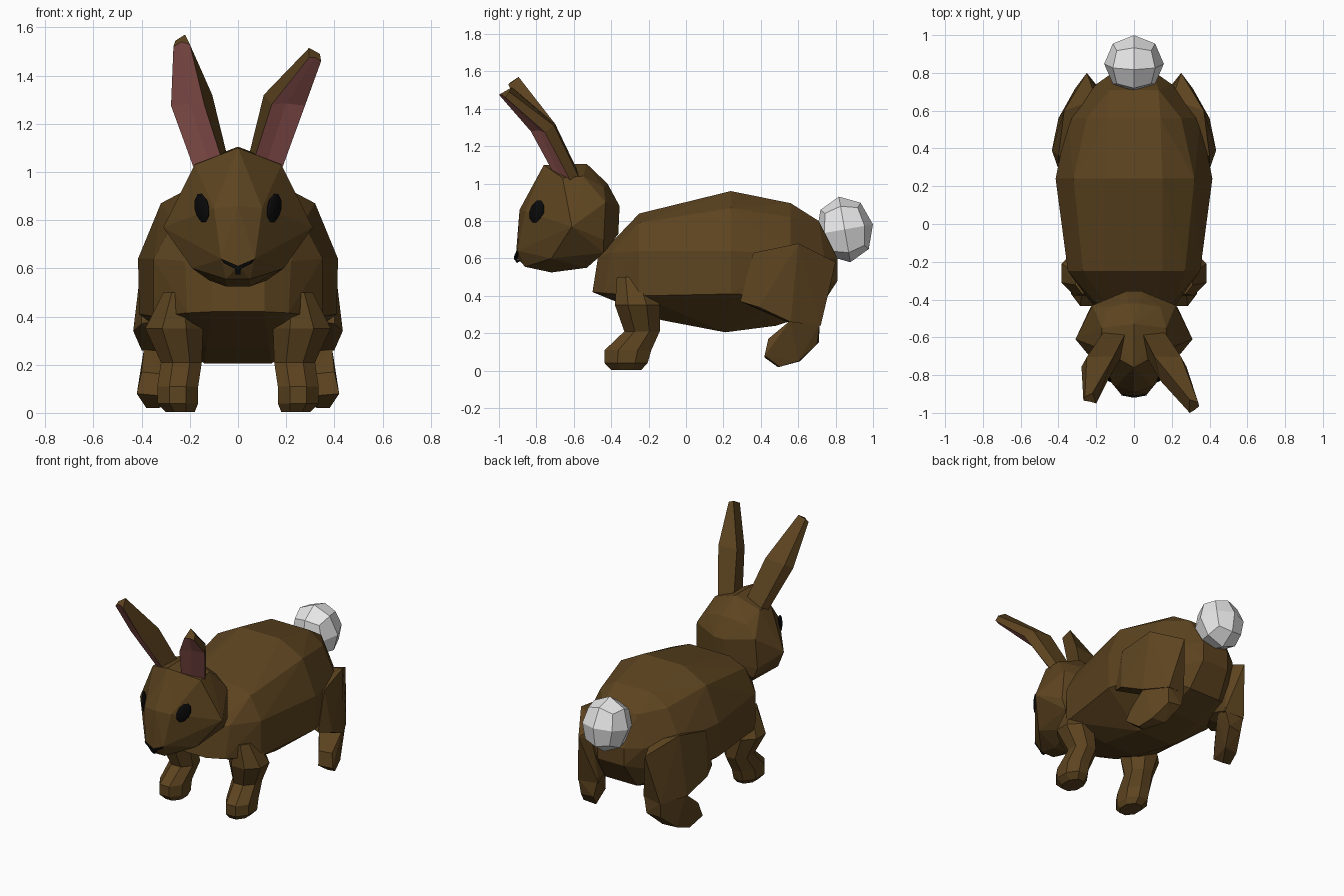
import bpy, bmesh, math
from mathutils import Vector, Matrix

if "Cube" in bpy.data.objects:
    bpy.data.objects.remove(bpy.data.objects["Cube"])


def material(name, rgb):
    m = bpy.data.materials.new(name)
    m.diffuse_color = (*rgb, 1)
    m.use_nodes = True
    m.node_tree.nodes["Principled BSDF"].inputs["Base Color"].default_value = m.diffuse_color
    return m


BROWN = material("brown fur", (0.108, 0.057, 0.014))
PINK = material("inner ear pink", (0.46, 0.15, 0.135))
WHITE = material("white fluff", (0.8, 0.8, 0.8))
BLACK = material("black", (0.003, 0.003, 0.003))


def finish(bm, name, *mats):
    bmesh.ops.recalc_face_normals(bm, faces=bm.faces)
    me = bpy.data.meshes.new(name)
    bm.to_mesh(me)
    bm.free()
    for m in mats:
        me.materials.append(m)
    ob = bpy.data.objects.new(name, me)
    bpy.context.collection.objects.link(ob)
    return ob


def hull(name, points, mat, sides=(1, -1)):
    """Faceted convex solid; sides mirrors the points across x = 0."""
    bm = bmesh.new()
    for s in sides:
        for x, y, z in points:
            bm.verts.new((s * x, y, z))
    bmesh.ops.remove_doubles(bm, verts=bm.verts, dist=0.001)
    bmesh.ops.convex_hull(bm, input=bm.verts)
    loose = [v for v in bm.verts if not v.link_faces]
    bmesh.ops.delete(bm, geom=loose, context='VERTS')
    bmesh.ops.dissolve_limit(bm, angle_limit=math.radians(2), verts=bm.verts, edges=bm.edges)
    return finish(bm, name, mat)


def loft(name, rings, *mats, painted=()):
    """Skin closed rings; strips listed in painted get the second material."""
    bm = bmesh.new()
    rows = [[bm.verts.new(p) for p in r] for r in rings]
    n = len(rows[0])
    for a, b in zip(rows, rows[1:]):
        for i in range(n):
            j = (i + 1) % n
            f = bm.faces.new((a[i], a[j], b[j], b[i]))
            f.material_index = 1 if i in painted else 0
    bm.faces.new(rows[0])
    bm.faces.new(rows[-1])
    return finish(bm, name, *mats)


# Body: half sections from chest to rump
hull("body", [
    (.11, -.50, .42), (.11, -.47, .61), (.21, -.44, .415), (.22, -.40, .63),
    (.15, -.25, .84), (.27, -.25, .79), (.35, -.25, .64), (.35, -.25, .40), (.13, -.13, .27),
    (.15, .24, .96), (.32, .24, .87), (.415, .24, .64), (.41, .24, .41), (.14, .21, .205),
    (.14, .56, .895), (.25, .56, .82), (.35, .56, .62), (.33, .56, .40), (.12, .48, .24),
    (.13, .71, .80), (.10, .81, .60), (.10, .81, .48), (.20, .74, .60), (.12, .70, .31),
], BROWN)

# Head
hull("head", [
    (0, -.91, .61), (.07, -.90, .64), (0, -.89, .86), (.10, -.86, .85), (0, -.76, 1.10),
    (.18, -.66, 1.03), (.31, -.61, .77), (.05, -.86, .555), (.05, -.72, .525), (.19, -.72, .60),
    (.12, -.53, .55), (.20, -.44, .63), (.04, -.355, .88), (.04, -.362, .73), (.22, -.43, .90),
    (.23, -.44, .70), (0, -.53, 1.105), (.17, -.55, 1.04), (.03, -.42, 1.0), (.14, -.44, .98),
    (.22, -.56, .94),
], BROWN)

for side, s in (("right", 1), ("left", -1)):
    # Nose: two slanted halves meeting in a short stem
    hull(side + "_nose", [
        (.07, -.907, .64), (.06, -.904, .622), (0, -.920, .610), (0, -.918, .592),
        (0, -.89, .60), (.06, -.89, .63),
    ], BLACK, (s,))

    # Eyes: flattened balls on the cheeks, tilted back at the top
    bm = bmesh.new()
    bmesh.ops.create_uvsphere(bm, u_segments=10, v_segments=6, radius=1)
    n = Vector((s * .80, -.59, 0)).normalized()
    u = Vector((s * .03, .04, .1))
    u = (u - n * u.dot(n)).normalized()
    turn = Matrix((u.cross(n), u, n)).transposed().to_4x4()
    bm.transform(Matrix.Translation((s * .15, -.797, .85)) @ turn
                 @ Matrix.Diagonal((.046, .066, .015, 1)))
    finish(bm, side + "_eye", BLACK)
hull("mouth_stem", [(.012, -.919, .60), (.01, -.905, .575), (.01, -.88, .59)], BLACK)

# Ears: inner rim, crease, outer rim, back outer, back inner at each level
base = [(.07, -.71, 1.06), (.12, -.675, 1.04), (.185, -.62, 1.02), (.16, -.57, 1.03), (.048, -.585, 1.08)]
middle = [(.14, -.83, 1.28), (.20, -.785, 1.285), (.278, -.755, 1.275), (.25, -.705, 1.31), (.107, -.70, 1.32)]
tips = {
    1: [(.295, -1.0, 1.475), (.32, -.985, 1.475), (.345, -.965, 1.46), (.34, -.945, 1.49), (.295, -.93, 1.515)],
    -1: [(.20, -.95, 1.53), (.235, -.94, 1.54), (.268, -.935, 1.52), (.26, -.915, 1.545), (.22, -.895, 1.57)],
}
for side, s in (("right", 1), ("left", -1)):
    rings = [[(s * x, y, z) for x, y, z in r] for r in (base, middle, tips[s])]
    loft(side + "_ear", rings, BROWN, PINK, painted=(0, 1))

# Front legs: octagonal rings (x, y, z, half width, half depth)
levels = [(.25, -.29, .50, .06, .08), (.265, -.26, .35, .12, .12), (.235, -.235, .21, .085, .095),
          (.25, -.31, .11, .085, .125), (.25, -.32, .04, .085, .115), (.24, -.32, .003, .06, .08)]
for side, s in (("right", 1), ("left", -1)):
    rings = []
    for x, y, z, rx, ry in levels:
        angles = [math.radians(22.5 + 45 * i) for i in range(8)]
        rings.append([(s * (x + rx * 1.08 * math.cos(a)), y + ry * 1.08 * math.sin(a), z) for a in angles])
    loft(side + "_front_leg", rings, BROWN)

    # Hind legs: broad haunch, foot turned outward
    hull(side + "_haunch", [
        (.40, .29, .37), (.40, .36, .63), (.37, .60, .68), (.25, .80, .58), (.31, .72, .24),
        (.435, .39, .34), (.40, .56, .26), (.22, .35, .40), (.22, .36, .60), (.20, .66, .62),
        (.20, .72, .55), (.17, .70, .25), (.27, .54, .26),
    ], BROWN, (s,))
    hull(side + "_hind_foot", [
        (.17, .70, .28), (.31, .715, .25), (.20, .71, .15), (.30, .70, .14), (.19, .60, .27),
        (.39, .56, .27), (.30, .44, .16), (.40, .44, .17), (.42, .42, .08), (.31, .42, .07),
        (.33, .49, .02), (.38, .50, .02), (.25, .61, .05), (.35, .60, .05),
    ], BROWN, (s,))

# Tail: rounded cube
bm = bmesh.new()
bmesh.ops.create_cube(bm, size=2)
bmesh.ops.subdivide_edges(bm, edges=bm.edges[:], cuts=1, use_grid_fill=True)
for v in bm.verts:
    v.co.normalize()
bm.transform(Matrix.Translation((0, .848, .755)) @ Matrix.Rotation(math.radians(10), 4, 'X')
             @ Matrix.Diagonal((.158, .154, .178, 1)))
finish(bm, "tail", WHITE)
